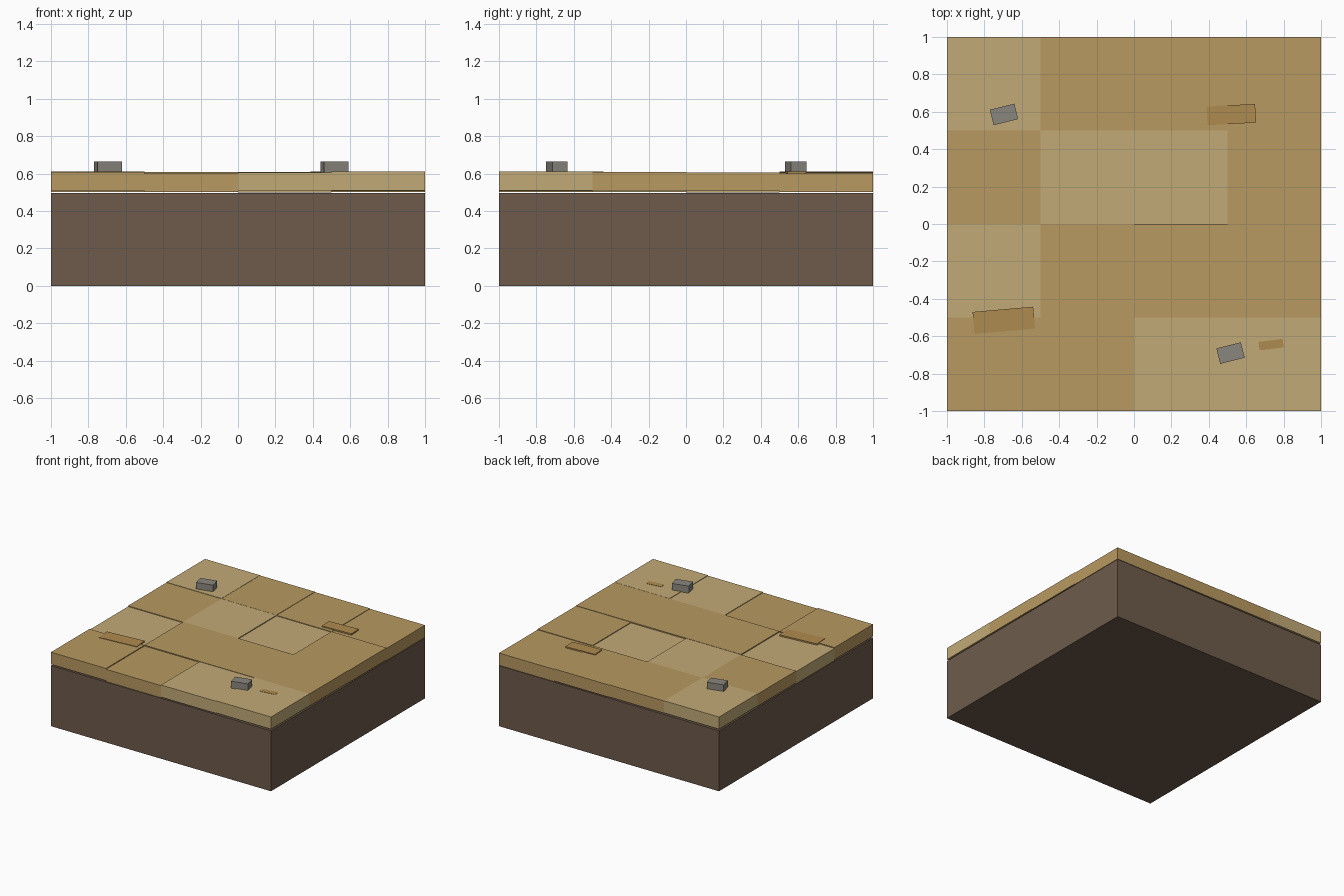
import bpy, math

if "Cube" in bpy.data.objects:
    bpy.data.objects.remove(bpy.data.objects["Cube"])


def material(name, rgb):
    m = bpy.data.materials.new(name)
    m.diffuse_color = (*rgb, 1)
    m.use_nodes = True
    m.node_tree.nodes["Principled BSDF"].inputs["Base Color"].default_value = m.diffuse_color
    return m


SOIL = material("soil", (0.155, 0.105, 0.07))
LIGHT = material("light_sand", (0.54, 0.40, 0.18))
DARK = material("dark_sand", (0.48, 0.32, 0.12))
PATCH = material("patch", (0.43, 0.26, 0.08))
STONE = material("stone", (0.25, 0.24, 0.20))


def box(name, centre, size, mat, turn=0):
    bpy.ops.mesh.primitive_cube_add(size=1, location=centre,
                                    rotation=(0, 0, math.radians(turn)))
    o = bpy.context.object
    o.name = name
    o.scale = size
    bpy.ops.object.transform_apply(location=False, rotation=False, scale=True)
    o.data.materials.append(mat)
    return o


# Soil base
box("soil_base", (0, 0, 0.2485), (2, 2, 0.497), SOIL)

# Surface tiles, front row first: colour and slight height offset (thousandths)
colours = ["DDLL", "LDDD", "DLLD", "LDDD"]
offsets = [(3, -4, 1, 5), (-4, 4, 4, 4), (2, 2, -5, 1), (5, 3, 0, -4)]
for r in range(4):
    for c in range(4):
        box(f"tile_{r}_{c}",
            (-0.75 + 0.5 * c, -0.75 + 0.5 * r, 0.555 + offsets[r][c] / 1000),
            (0.5, 0.5, 0.1), LIGHT if colours[r][c] == "L" else DARK)

# Thin surface patches
for i, (x, y, w, d, turn) in enumerate([(-0.696, -0.515, 0.325, 0.118, 5),
                                        (0.52, 0.585, 0.26, 0.1, 3),
                                        (0.733, -0.645, 0.13, 0.046, 7)]):
    box(f"patch_{i}", (x, y, 0.606), (w, d, 0.012), PATCH, turn)

# Stones
for i, (x, y) in enumerate([(-0.695, 0.586), (0.516, -0.69)]):
    box(f"stone_{i}", (x, y, 0.632), (0.135, 0.085, 0.064), STONE, 14)
